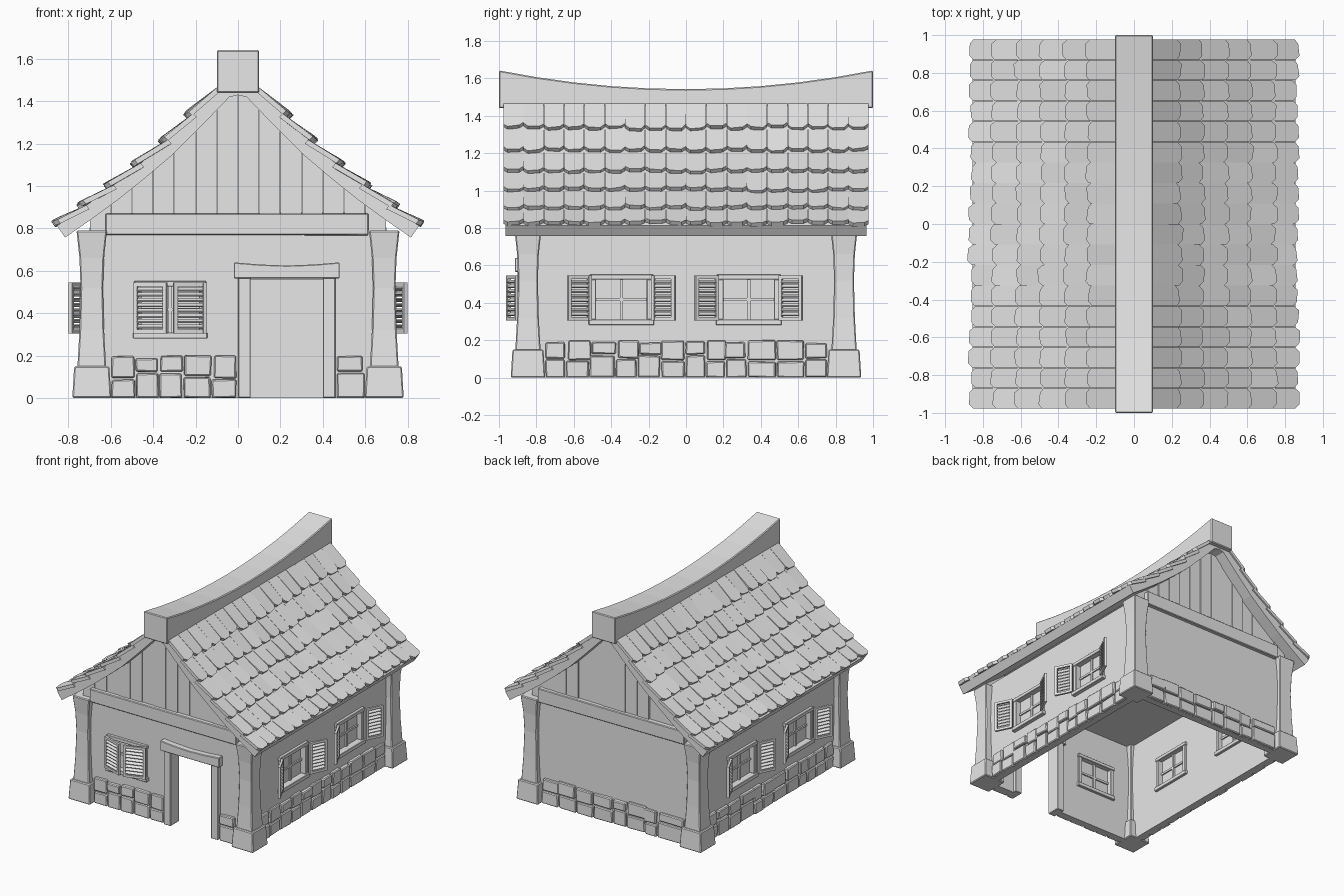
import bpy, bmesh, random
from math import radians
from mathutils import Matrix, Vector

random.seed(4)
if "Cube" in bpy.data.objects:
    bpy.data.objects.remove(bpy.data.objects["Cube"])

grey = bpy.data.materials.new("plain_grey")
grey.use_nodes = True
grey.diffuse_color = (0.8, 0.8, 0.8, 1)
grey.node_tree.nodes["Principled BSDF"].inputs["Base Color"].default_value = (0.8, 0.8, 0.8, 1)


def finish(name, bm, bevel=0):
    bmesh.ops.recalc_face_normals(bm, faces=bm.faces[:])
    mesh = bpy.data.meshes.new(name)
    bm.to_mesh(mesh)
    bm.free()
    mesh.materials.append(grey)
    ob = bpy.data.objects.new(name, mesh)
    bpy.context.collection.objects.link(ob)
    if bevel:
        mod = ob.modifiers.new("Bevel", "BEVEL")
        mod.width, mod.segments = bevel, 1
    return ob


def loft(bm, rings):
    """Closed solid through rings of equal point count."""
    loops = [[bm.verts.new(p) for p in ring] for ring in rings]
    n = len(loops[0])
    for a, b in zip(loops, loops[1:]):
        for i in range(n):
            j = (i + 1) % n
            bm.faces.new((a[i], a[j], b[j], b[i]))
    bm.faces.new(loops[0][::-1])
    bm.faces.new(loops[-1])


def box(bm, lo, hi, m=Matrix(), jitter=0):
    def wob():
        return random.uniform(-jitter, jitter)
    rings = []
    for z in (lo[2], hi[2]):
        rings.append([m @ Vector((x + wob(), y + wob(), max(0, z + wob()) if jitter else z))
                      for x, y in ((lo[0], lo[1]), (hi[0], lo[1]), (hi[0], hi[1]), (lo[0], hi[1]))])
    loft(bm, rings)


# Wall facings: everything is drawn as if on the front, then turned
FRONT_D, SIDE_D = 0.87, 0.70
FACINGS = {"front": (0, FRONT_D, 0.69), "right": (90, SIDE_D, 0.845),
           "back": (180, FRONT_D, 0.69), "left": (-90, SIDE_D, 0.845)}
DOOR = (0.05, 0.41, 0.0, 0.56)
WIN_Z = (0.31, 0.525)
WINDOWS = {"front": [-0.32], "right": [-0.345, 0.335], "left": [-0.335, 0.345], "back": []}


def facing(name):
    turn, dist, half = FACINGS[name]
    return Matrix.Rotation(radians(turn), 4, "Z") @ Matrix.Translation((0, -dist, 0)), half


# Walls with openings
def wall(name):
    m, half = facing(name)
    holes = [(c - 0.14, c + 0.14, *WIN_Z) for c in WINDOWS[name]]
    if name == "front":
        holes.append(DOOR)
    us = sorted({-half, half, *(v for h in holes for v in h[:2])})
    zs = sorted({0, 0.79, *(v for h in holes for v in h[2:])})
    bm = bmesh.new()
    grid = {(u, z): bm.verts.new(m @ Vector((u, 0, z))) for u in us for z in zs}
    for u0, u1 in zip(us, us[1:]):
        for z0, z1 in zip(zs, zs[1:]):
            cu, cz = (u0 + u1) / 2, (z0 + z1) / 2
            if not any(h[0] < cu < h[1] and h[2] < cz < h[3] for h in holes):
                f = bm.faces.new([grid[k] for k in ((u0, z0), (u1, z0), (u1, z1), (u0, z1))])
    bmesh.ops.delete(bm, geom=[v for v in bm.verts if not v.link_faces], context="VERTS")
    ob = finish(name + "_wall", bm)
    # Keep the outer face in place and thicken inwards
    ob.data.flip_normals() if ob.data.polygons[0].normal.dot(m.to_3x3() @ Vector((0, -1, 0))) < 0 else None
    mod = ob.modifiers.new("Solidify", "SOLIDIFY")
    mod.thickness, mod.offset = 0.05, -1


# Rough stone footing in two courses
def stones(name):
    m, half = facing(name)
    spans = [(-half + 0.09, half - 0.09)]
    if name == "front":
        spans = [(-0.6, -0.005), (0.465, 0.6)]
    bm = bmesh.new()
    for start, end in spans:
        u = start
        while u < end - 0.01:
            w = random.uniform(0.1, 0.17)
            if end - u - w < 0.08:
                w = end - u
            split = random.choice((0.09, 0.1, 0.12))
            top = random.uniform(0.185, 0.2)
            shift = random.uniform(-0.015, 0.015)
            for z0, z1, s in ((0, split - 0.004, 0), (split + 0.004, top, shift)):
                a = max(start, u + s) + 0.004
                b = min(end, u + w + s) - 0.004
                box(bm, (a, -random.uniform(0.018, 0.028), z0), (b, 0.01, z1), m, 0.003)
            u += w
    finish(name + "_footing_stones", bm, 0.006)


# Louvred shutter, hinged on its local z axis and reaching along side * x
def shutter(name, m, side, width):
    bm = bmesh.new()
    h = 0.24

    def part(x0, x1, y0, y1, z0, z1):
        lo, hi = sorted((side * x0, side * x1))
        box(bm, (lo, y0, z0), (hi, y1, z1), m)
    for x in (0, width - 0.018):
        part(x, x + 0.018, -0.02, 0, 0, h)
    for z in (0, h - 0.018):
        part(0.018, width - 0.018, -0.018, -0.002, z, z + 0.018)
    for i in range(8):
        slat = m @ Matrix.Translation((side * width / 2, -0.01, 0.033 + i * 0.025)) @ Matrix.Rotation(radians(35), 4, "X")
        box(bm, (-width / 2 + 0.016, -0.011, -0.004), (width / 2 - 0.016, 0.011, 0.004), slat)
    finish(name, bm)


def window(name, face, u):
    m = facing(face)[0] @ Matrix.Translation((u, 0, 0))
    bm = bmesh.new()
    z0, z1 = WIN_Z
    for s in (-1, 1):
        a, b = sorted((s * 0.135, s * 0.165))
        box(bm, (a, -0.02, z0), (b, 0.065, z1), m)
    box(bm, (-0.17, -0.022, z1), (0.17, 0.067, z1 + 0.027), m)
    box(bm, (-0.175, -0.03, z0 - 0.03), (0.175, 0.07, z0), m)
    finish(name + "_frame", bm, 0.003)
    bm = bmesh.new()
    box(bm, (-0.14, 0.022, z0), (0.14, 0.028, z1), m)
    finish(name + "_pane", bm)
    bm = bmesh.new()
    mid = (z0 + z1) / 2
    box(bm, (-0.009, 0.01, z0), (0.009, 0.04, z1), m)
    box(bm, (-0.14, 0.012, mid - 0.008), (0.14, 0.038, mid + 0.008), m)
    finish(name + "_glazing_bars", bm)
    for s, label in ((-1, "first"), (1, "second")):
        # Front shutters stand ajar, the others are folded back
        reach, angle, width = (-s, s * 18, 0.162) if face == "front" else (s, -s * 26, 0.138)
        hinge = m @ Matrix.Translation((s * 0.167, -0.022, 0.305)) @ Matrix.Rotation(radians(angle), 4, "Z")
        shutter(f"{name}_{label}_shutter", hinge, reach, width)


for face in FACINGS:
    wall(face)
    stones(face)
    for i, u in enumerate(WINDOWS[face]):
        window(f"{face}_window_{i + 1}", face, u)

# Door surround
m = facing("front")[0]
bm = bmesh.new()
box(bm, (0.0, -0.03, 0), (0.06, 0.075, 0.57), m)
box(bm, (0.4, -0.03, 0), (0.46, 0.075, 0.57), m)
loft(bm, [[m @ Vector((u, y, z)) for y, z in ((-0.045, 0.565), (0.08, 0.565), (0.08, top), (-0.045, top))]
          for u, top in ((-0.02, 0.64), (0.1, 0.63), (0.23, 0.625), (0.36, 0.63), (0.48, 0.64))])
finish("door_surround", bm, 0.004)


# Corner posts with waisted shafts on wider bases
def column(name, cx, cy, sections):
    bm = bmesh.new()
    loft(bm, [[(cx + a * h, cy + b * h, z) for a, b in ((-1, -1), (1, -1), (1, 1), (-1, 1))]
              for z, h in sections])
    finish(name, bm, 0.006)


for sx, xn in ((1, "right"), (-1, "left")):
    for sy, yn in ((-1, "front"), (1, "back")):
        x, y = sx * 0.69, sy * 0.845
        column(f"{yn}_{xn}_post_base", x, y, ((0, 0.092), (0.15, 0.083)))
        column(f"{yn}_{xn}_post", x, y, ((0.14, 0.068), (0.32, 0.058), (0.52, 0.053), (0.66, 0.058), (0.79, 0.072)))

bm = bmesh.new()
box(bm, (-0.7, -0.86, 0.785), (0.7, 0.86, 0.805))
finish("ceiling", bm)

# Roof line, from eave to ridge
TILE_LINE = [Vector(p) for p in ((0.87, 0.835), (0.755, 0.915), (0.625, 1.01), (0.5, 1.11),
                                 (0.37, 1.22), (0.25, 1.34), (0.11, 1.485))]


def offset_line(depth):
    out = []
    for i, p in enumerate(TILE_LINE):
        d = (TILE_LINE[min(i + 1, 6)] - TILE_LINE[max(i - 1, 0)]).normalized()
        out.append(p - Vector((d.y, -d.x)) * depth)
    return out


outer = offset_line(0.028) + [Vector((0, 1.52))]
inner = offset_line(0.095) + [Vector((0, 1.43))]
bm = bmesh.new()
for y0, y1 in ((-0.965, 0.965),):
    for s in (1, -1):
        for i in range(len(outer) - 1):
            quad = (outer[i], outer[i + 1], inner[i + 1], inner[i])
            loft(bm, [[(s * p.x, y, p.y) for p in quad] for y in (y0, y1)])
bmesh.ops.remove_doubles(bm, verts=bm.verts[:], dist=0.0005)
# Drop the partitions left between neighbouring segments
seen = {}
for f in bm.faces:
    seen.setdefault(tuple(round(c, 3) for c in f.calc_center_median()), []).append(f)
bmesh.ops.delete(bm, geom=[f for fs in seen.values() if len(fs) > 1 for f in fs], context="FACES")
shared = [f for f in bm.faces if len([e for e in f.edges if len(e.link_faces) > 2]) >= 4]
bmesh.ops.delete(bm, geom=shared, context="FACES")
finish("roof_slab", bm)


# Gable boards and tie beams
def roof_height(x):
    line = [(a + b) / 2 for a, b in zip(outer, inner)]
    for a, b in zip(line, line[1:]):
        if b.x <= abs(x) <= a.x:
            return b.y + (a.y - b.y) * (abs(x) - b.x) / (a.x - b.x)
    return line[0].y


for face in ("front", "back"):
    m = facing(face)[0]
    bm = bmesh.new()
    edges = [-0.7 + 0.1 * i for i in range(15)]
    for a, b in zip(edges, edges[1:]):
        y = random.uniform(-0.008, 0.004)
        loft(bm, [[m @ Vector((u, v, z)) for v, z in ((y, 0.79), (0.03, 0.79), (0.03, roof_height(u)), (y, roof_height(u)))]
                  for u in (a + 0.0015, b - 0.0015)])
    finish(face + "_gable_boards", bm)
    bm = bmesh.new()
    box(bm, (-0.625, -0.03, 0.768), (0.615, 0.04, 0.872), m, 0.003)
    finish(face + "_tie_beam", bm, 0.005)

# Roof tiles with clipped lower corners
COLS, SPAN = 18, 1.955
for s, label in ((1, "right"), (-1, "left")):
    bm = bmesh.new()
    for p, q in zip(TILE_LINE, TILE_LINE[1:]):
        length = (q - p).length
        d = (q - p) / length
        n = Vector((-d.y, d.x)) * -1
        for c in range(COLS):
            cy = -SPAN / 2 + SPAN * (c + 0.5) / COLS
            h = SPAN / COLS / 2 - 0.001
            drop, lift, tilt = (random.uniform(-r, r) for r in (0.01, 0.005, 0.006))
            end = length + (0.03 if q != TILE_LINE[-1] else 0.0)
            shape = [(-h, end), (-h, 0.022), (-h + 0.022, 0), (h - 0.022, random.uniform(-0.004, 0.008)),
                     (h, 0.026), (h, end)]
            rings = []
            for depth in (0.024, 0):
                ring = []
                for v, t in shape:
                    up = (lift + tilt * v / h) * (1 - t / length) - 0.022 * t / length - depth
                    pos = p + d * (t + drop * (1 - t / length)) + n * up
                    ring.append((s * pos.x, cy + v, pos.y))
                rings.append(ring)
            loft(bm, rings)
    finish(label + "_roof_tiles", bm)

# Sagging ridge beam
bm = bmesh.new()
loft(bm, [[(x, y, z) for x, z in ((-0.1, 1.44), (0.1, 1.44), (0.1, 1.542 + 0.1 * y * y), (-0.1, 1.542 + 0.1 * y * y))]
          for y in (-1 + 0.2 * i for i in range(11))])
finish("ridge_beam", bm, 0.006)
